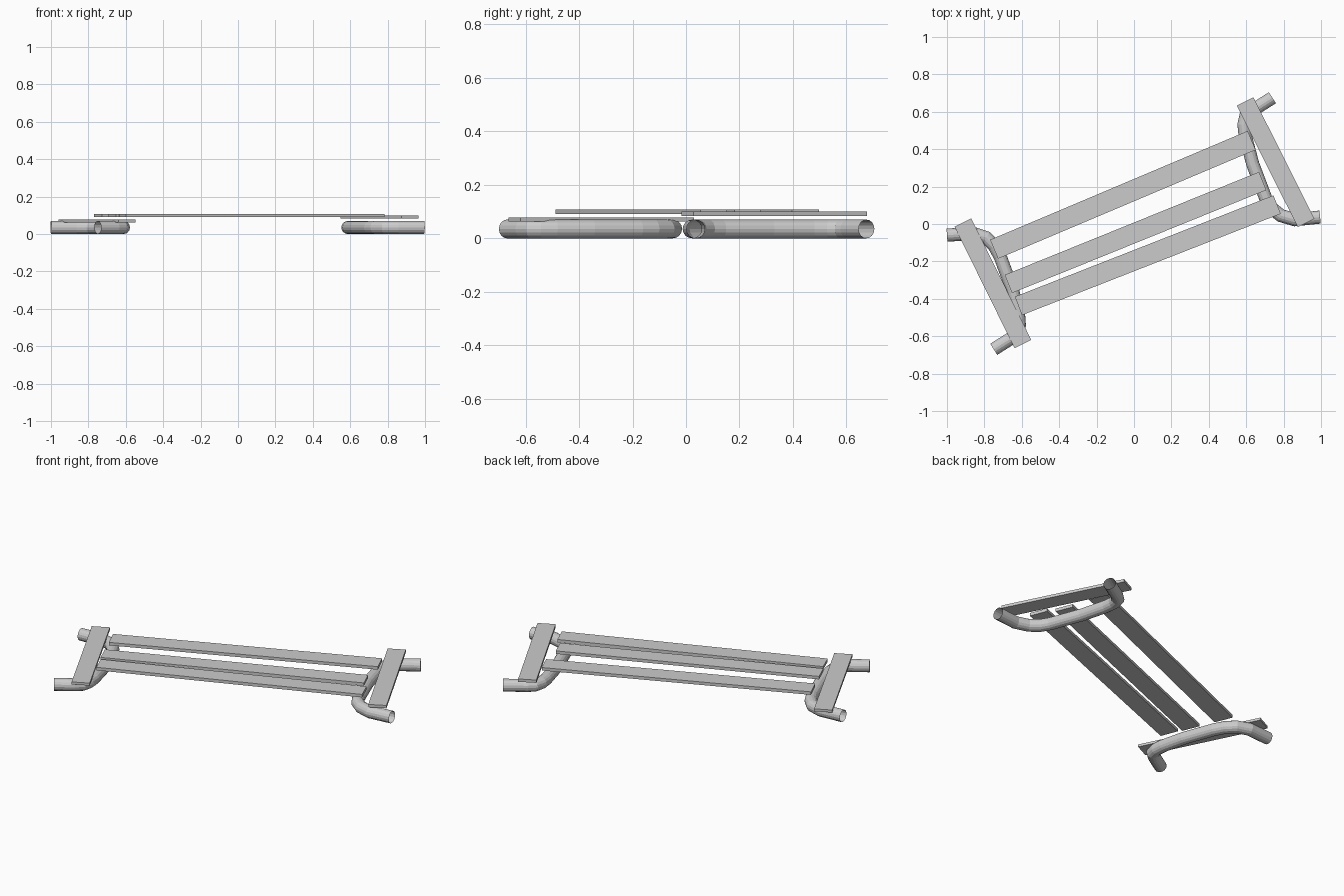
import bpy, bmesh, math
from mathutils import Vector

if "Cube" in bpy.data.objects:
    bpy.data.objects.remove(bpy.data.objects["Cube"])

RADIUS = 0.035
SIDES = 16


def finish(name, bm):
    bmesh.ops.recalc_face_normals(bm, faces=bm.faces[:])
    mesh = bpy.data.meshes.new(name)
    bm.to_mesh(mesh)
    bm.free()
    obj = bpy.data.objects.new(name, mesh)
    bpy.context.collection.objects.link(obj)
    return obj


def board(name, start, end, width, z0, z1):
    """Flat plank between two end midpoints."""
    a, b = Vector(start), Vector(end)
    d = (b - a).normalized()
    side = Vector((-d.y, d.x)) * width / 2
    bm = bmesh.new()
    face = bm.faces.new([bm.verts.new((p.x, p.y, z0))
                         for p in (a - side, b - side, b + side, a + side)])
    ext = bmesh.ops.extrude_face_region(bm, geom=[face], use_keep_orig=True)
    top = [v for v in ext["geom"] if isinstance(v, bmesh.types.BMVert)]
    bmesh.ops.translate(bm, verts=top, vec=(0, 0, z1 - z0))
    return finish(name, bm)


def tube(name, path):
    """Open-ended pipe lying on the ground along a flat path."""
    pts = [Vector(p) for p in path]
    bm = bmesh.new()
    rings = []
    for i, p in enumerate(pts):
        before = (p - pts[i - 1]).normalized() if i else None
        after = (pts[i + 1] - p).normalized() if i < len(pts) - 1 else None
        d = ((before or after) + (after or before)).normalized()
        miter = 1 / d.dot(before or after)
        n = Vector((-d.y, d.x)) * miter
        ring = []
        for k in range(SIDES):
            t = 2 * math.pi * k / SIDES
            q = p + n * RADIUS * math.cos(t)
            ring.append(bm.verts.new((q.x, q.y, RADIUS * (1 + math.sin(t)))))
        rings.append(ring)
    for r, s in zip(rings, rings[1:]):
        for k in range(SIDES):
            j = (k + 1) % SIDES
            bm.faces.new((r[k], r[j], s[j], s[k]))
    return finish(name, bm)


# Bent pipe feet
tube("right_pipe_foot", [(0.74, 0.675), (0.63, 0.605), (0.598, 0.575), (0.588, 0.53),
                         (0.594, 0.475), (0.635, 0.32), (0.705, 0.135), (0.735, 0.085),
                         (0.785, 0.045), (0.86, 0.023), (0.995, 0.037)])
tube("left_pipe_foot", [(-0.75, -0.67), (-0.655, -0.61), (-0.622, -0.58), (-0.613, -0.54),
                        (-0.617, -0.485), (-0.65, -0.35), (-0.715, -0.175), (-0.745, -0.12),
                        (-0.79, -0.073), (-0.86, -0.05), (-1.0, -0.06)])

# End boards
board("right_end_board", (0.594, 0.655), (0.92, 0.006), 0.1, 0.083, 0.1)
board("left_end_board", (-0.915, 0.008), (-0.594, -0.642), 0.1, 0.062, 0.077)

# Long slats
slats = [((-0.748, -0.135), (0.629, 0.447), 0.11),
         ((-0.672, -0.321), (0.688, 0.23), 0.105),
         ((-0.618, -0.438), (0.765, 0.104), 0.106)]
for i, (a, b, w) in enumerate(slats, 1):
    board(f"slat_{i}", a, b, w, 0.09, 0.108)
